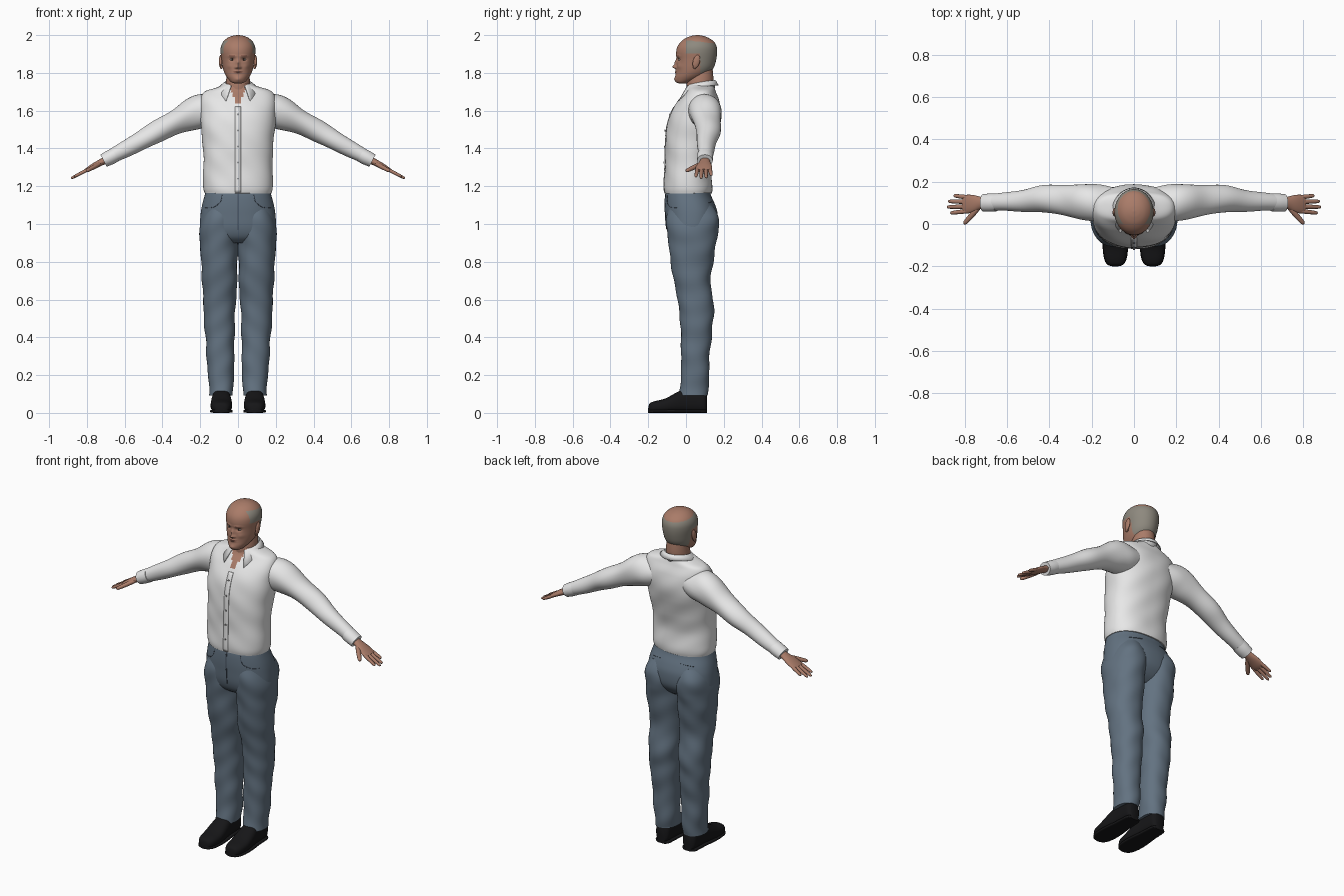
import bpy, bmesh, math
from mathutils import Vector

cube = bpy.data.objects.get("Cube")
if cube:
    bpy.data.objects.remove(cube, do_unlink=True)


def material(name, r, g, b):
    m = bpy.data.materials.new(name)
    m.use_nodes = True
    m.diffuse_color = (r, g, b, 1)
    node = next(n for n in m.node_tree.nodes if n.type == 'BSDF_PRINCIPLED')
    node.inputs["Base Color"].default_value = (r, g, b, 1)
    node.inputs["Roughness"].default_value = 0.8
    return m


SKIN = material("skin", .4, .2, .14)
LIP = material("lip_and_brow", .27, .12, .085)
HAIR = material("cropped_grey_hair", .27, .25, .21)
WHITE = material("eye_white", .6, .56, .52)
DARK = material("iris_dark", .03, .02, .015)
SHIRT = material("shirt_white", .8, .8, .8)
DENIM = material("denim_blue", .125, .17, .22)
SEAM = material("denim_seam", .06, .08, .11)
SHOE = material("shoe_black", .008, .008, .009)
BUTTON = material("button_grey", .3, .3, .3)
X, Y, Z = Vector((1, 0, 0)), Vector((0, 1, 0)), Vector((0, 0, 1))


def finish(name, bm, mats, mirror=False, angle=50):
    bmesh.ops.recalc_face_normals(bm, faces=bm.faces)
    mesh = bpy.data.meshes.new(name)
    bm.to_mesh(mesh)
    bm.free()
    for m in mats:
        mesh.materials.append(m)
    for p in mesh.polygons:
        p.use_smooth = True
    mesh.set_sharp_from_angle(angle=math.radians(angle))
    ob = bpy.data.objects.new(name, mesh)
    bpy.context.scene.collection.objects.link(ob)
    if mirror:
        ob.modifiers.new("Mirror", 'MIRROR').use_mirror_merge = False
    return ob


def spline(rows, steps):
    """Smooth interpolation through rows of values."""
    out = []
    for i in range(len(rows) - 1):
        p, q, r, s = rows[max(i - 1, 0)], rows[i], rows[i + 1], rows[min(i + 2, len(rows) - 1)]
        for k in range(steps):
            t = k / steps
            out.append([b + t * (c - a) / 2 + t * t * (2 * a - 5 * b + 4 * c - d) / 2
                        + t ** 3 * (3 * b - a - 3 * c + d) / 2 for a, b, c, d in zip(p, q, r, s)])
    return out + [list(rows[-1])]


def upright(rows):
    """(z, front, back, outer[, inner]) to centre and half sizes."""
    out = []
    for z, front, back, outer, *inner in rows:
        inner = inner[0] if inner else -outer
        out.append(((outer + inner) / 2, (front + back) / 2, z, (outer - inner) / 2, (back - front) / 2))
    return out


def loft(name, rows, mats, u=X, v=Y, seg=32, steps=5, power=2, mirror=False, folds=0, paint=None, shape=None):
    """Skin of superellipse rings (x, y, z, half size along u, along v)."""
    bm, rings = bmesh.new(), []
    for x, y, z, a, b in spline(rows, steps):
        ring = []
        for k in range(seg):
            c, s = math.cos(math.tau * k / seg), math.sin(math.tau * k / seg)
            c, s = (math.copysign(abs(w) ** (2 / power), w) for w in (c, s))
            co = Vector((x, y, z)) + u * c * max(a, .001) + v * s * max(b, .001)
            ring.append(bm.verts.new(shape(co) if shape else co))
        rings.append(ring)
    for r, q in zip(rings, rings[1:]):
        for k in range(seg):
            n = (k + 1) % seg
            bm.faces.new((r[k], r[n], q[n], q[k]))
    bm.faces.new(rings[0])
    bm.faces.new(rings[-1])
    bmesh.ops.recalc_face_normals(bm, faces=bm.faces)
    bm.normal_update()
    for vert in bm.verts:
        x, y, z = vert.co
        vert.co += vert.normal * folds * math.sin(38 * z + 14 * x + 9 * y) * math.cos(23 * x - 17 * y + 8 * z)
    if paint:
        for f in bm.faces:
            f.material_index = paint(*f.calc_center_median())
    return finish(name, bm, mats, mirror)


def ball(name, centre, size, mat, tilt=0):
    bm = bmesh.new()
    bmesh.ops.create_uvsphere(bm, u_segments=24, v_segments=14, radius=1)
    bmesh.ops.scale(bm, vec=size, verts=bm.verts)
    ob = finish(name, bm, [mat], True)
    for vert in ob.data.vertices:
        x, y, z = vert.co
        vert.co = Vector((x, y + z * tilt, z)) + Vector(centre)


# Head: lofted skull with sculpted face bumps (x, z, width, height, push)
BUMPS = [(0, 1.85, .009, .018, .011), (0, 1.831, .011, .009, .018), (.012, 1.828, .006, .006, .006),
         (.031, 1.871, .014, .009, -.009), (.03, 1.889, .02, .006, .004), (0, 1.805, .018, .008, .007),
         (0, 1.805, .02, .002, -.004), (0, 1.766, .018, .011, .006), (.045, 1.835, .015, .014, .004)]


def face(co):
    push = 0
    if co.y < .02:
        for x, z, w, h, amount in BUMPS:
            push += amount * math.exp(-((abs(co.x) - x) / w) ** 2 - ((co.z - z) / h) ** 2)
    return co - Y * push


def head_colour(x, y, z):
    if z < 1.97 - .12 * max(0, y - .03) and ((y > 0 and z > 1.905) or (y > .075 and z > 1.8)):
        return 1
    lips = abs(x) < .024 and abs(z - 1.805) < .007 - abs(x) * .15
    brows = .015 < abs(x) < .046 and abs(z - 1.891) < .003
    return 2 if y < 0 and (lips or brows) else 0


HEAD = [(1.745, -.04, .01, .022), (1.752, -.053, .03, .037), (1.775, -.057, .09, .058), (1.8, -.053, .125, .072),
        (1.83, -.051, .148, .081), (1.87, -.05, .16, .087), (1.91, -.052, .165, .092), (1.94, -.045, .162, .09),
        (1.965, -.027, .148, .078), (1.985, 0, .12, .056), (1.996, .03, .09, .03), (2, .056, .064, .004)]
loft("head", upright(HEAD), [SKIN, HAIR, LIP], seg=112, steps=12, paint=head_colour, shape=face)
loft("neck", upright([(1.64, .01, .14, .07), (1.72, .003, .142, .066), (1.77, .008, .145, .062),
                      (1.83, .03, .14, .055)]), [SKIN])
ball("eyes", (.031, -.027, 1.871), (.013, .013, .007), WHITE)
ball("irises", (.031, -.0355, 1.871), (.006, .005, .006), DARK)
ball("ears", (.092, .055, 1.86), (.009, .019, .035), SKIN, .2)
ball("ear_lobes", (.088, .046, 1.832), (.007, .009, .012), SKIN)

# Shirt body with an open neck
TORSO = upright([(1.163, -.113, .136, .177), (1.2, -.116, .139, .185), (1.3, -.112, .133, .183),
                 (1.4, -.11, .15, .185), (1.5, -.104, .176, .195), (1.58, -.083, .186, .2),
                 (1.65, -.045, .177, .2), (1.7, -.002, .158, .178), (1.725, .008, .15, .11), (1.74, .01, .146, .07)])


def open_neck(x, y, z):
    return int(y < .04 and z > 1.625 and abs(x) < (z - 1.622) * .45)


def depth(rows, x, z, power, side=-1):
    """Surface y of an upright loft at x, z."""
    cx, cy, h, a, b = min(spline(rows, 20), key=lambda r: abs(r[2] - z))
    return cy + side * b * max(0, 1 - abs((x - cx) / a) ** power) ** (1 / power)


loft("shirt_body", TORSO, [SHIRT, SKIN], seg=112, steps=10, power=2.3, folds=.002, paint=open_neck)

# Sleeves and cuffs, square to the sloping arm
UP = Vector((.45, 0, .89))
loft("sleeves", [(.1, .09, 1.61, .08, .08), (.17, .098, 1.6, .088, .094), (.24, .105, 1.582, .084, .086),
                 (.33, .114, 1.54, .071, .064), (.43, .118, 1.487, .063, .06), (.52, .11, 1.44, .052, .05),
                 (.6, .106, 1.395, .044, .042), (.66, .102, 1.362, .041, .037), (.7, .1, 1.342, .038, .034)],
     [SHIRT], Y, UP, mirror=True, folds=.003)
loft("cuffs", [(.65, .102, 1.367, .042, .039), (.68, .101, 1.351, .043, .039), (.712, .1, 1.335, .041, .036)],
     [SHIRT], Y, UP, mirror=True)

# Hands
loft("palms", [(.68, .1, 1.35, .026, .02), (.72, .1, 1.329, .028, .018), (.76, .096, 1.308, .041, .016),
               (.79, .094, 1.291, .044, .013), (.808, .094, 1.282, .038, .009)], [SKIN], Y, UP, mirror=True)


def finger(name, start, end, radius):
    start, end = Vector(start), Vector(end)
    side = UP.cross(end - start).normalized()
    rows = [(*start.lerp(end, t), radius * f, radius * f * .9)
            for t, f in ((0, .9), (.3, 1), (.6, .92), (.88, .78), (.97, .5), (1, .1))]
    loft(name, rows, [SKIN], side, (end - start).cross(side).normalized(), seg=14, steps=3, mirror=True)


for name, root, tip, reach in (("index", .061, .052, .868), ("middle", .083, .08, .884),
                               ("ring", .105, .107, .878), ("little", .126, .134, .852)):
    finger(name + "_fingers", (.785, root, 1.293), (reach, tip, 1.293 - (reach - .785) * .52), .0105)
finger("thumbs", (.735, .078, 1.317), (.803, 0, 1.28), .0135)

# Folded collar, open at the front
bm = bmesh.new()
rows = []
for k in range(41):
    f = abs(k - 20) / 20
    angle = math.radians(150) * (k - 20) / 20
    ring = []
    for grow, z in ((-.004, 1.715), (0, 1.762 - .03 * f * f), (.008, 1.758 - .034 * f * f),
                    (.02 + .037 * f ** 2, 1.735 - .085 * f ** 4)):
        ring.append(bm.verts.new(((.07 + grow) * math.sin(angle), .075 + (.077 + grow) * math.cos(angle), z)))
    rows.append(ring)
for r, q in zip(rows, rows[1:]):
    for k in range(3):
        bm.faces.new((r[k], r[k + 1], q[k + 1], q[k]))
finish("collar", bm, [SHIRT]).modifiers.new("Solidify", 'SOLIDIFY').thickness = .004

# Button placket and buttons
bm = bmesh.new()
pairs = []
for k in range(31):
    z = 1.166 + .455 * k / 30
    pairs.append([bm.verts.new((x, depth(TORSO, 0, z, 2.3) - .003, z)) for x in (-.015, .015)])
for p, q in zip(pairs, pairs[1:]):
    bm.faces.new((p[0], p[1], q[1], q[0]))
finish("placket", bm, [SHIRT]).modifiers.new("Solidify", 'SOLIDIFY').thickness = .003
for k in range(5):
    z = 1.24 + .085 * k
    y = depth(TORSO, 0, z, 2.3) - .005
    loft("button", [(0, y, z, .005, .005), (0, y - .003, z, .005, .005)], [BUTTON], X, Z, seg=12, steps=1)

# Trousers: hips and two legs
HIPS = upright([(1.185, -.104, .125, .168), (1.15, -.11, .133, .177), (1.1, -.112, .155, .19),
                (1.05, -.11, .168, .198), (.98, -.104, .163, .202), (.93, -.085, .13, .194), (.9, -.05, .09, .15)])
loft("trouser_hips", HIPS, [DENIM], seg=64, power=2.3)
loft("trouser_legs", upright([(1.1, -.09, .14, .17, .03), (1.03, -.102, .174, .195, .005),
                              (.95, -.1, .168, .203, .001), (.87, -.09, .156, .2, .002),
                              (.7, -.065, .131, .189, .005), (.55, -.036, .148, .183, .014),
                              (.45, -.03, .14, .176, .018), (.3, -.025, .125, .166, .02),
                              (.15, -.03, .12, .155, .024), (.092, -.036, .115, .152, .027)]),
     [DENIM], seg=48, steps=8, power=2.2, mirror=True, folds=.0035)


def seam(name, points, side):
    rows = [(x, depth(HIPS, x, z, 2.3, side), z, .0025, .0025) for x, z in spline(points, 5)]
    loft(name, rows, [SEAM], X, Vector((0, .7, .7)), seg=6, steps=1, mirror=True)


seam("front_pocket_seams", [(.085, 1.155), (.095, 1.115), (.13, 1.09), (.172, 1.085)], -1)
seam("fly_seam", [(.001, 1.16), (.001, 1.06), (.001, .97)], -1)
seam("back_pocket_seams", [(.06, 1.12), (.1, 1.116), (.135, 1.112)], 1)

# Shoes: (y, half width, half height), flat on the ground
SHOES = [(-.2, .01, .012), (-.192, .034, .025), (-.165, .05, .031), (-.11, .057, .038), (-.05, .054, .054),
         (0, .048, .066), (.05, .045, .066), (.095, .041, .06), (.11, .026, .05)]
loft("shoes", [(.088, y, h, w, h) for y, w, h in SHOES], [SHOE], X, Z, power=2.5, mirror=True)
loft("soles", [(.088, y, .009, w + .003, .009) for y, w, h in SHOES], [SHOE], X, Z, power=4, mirror=True)
